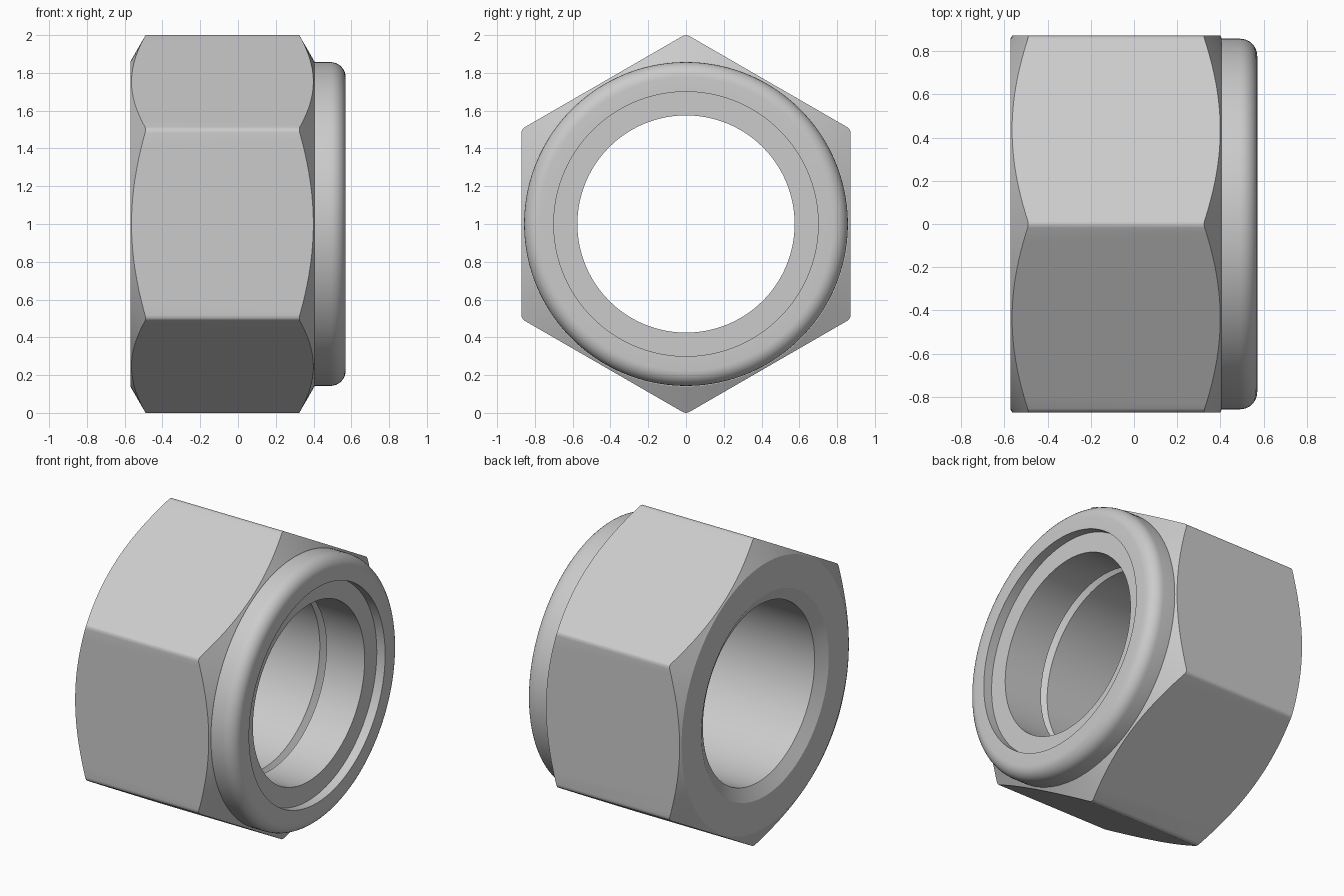
import bpy, bmesh
from math import sin, cos, pi, radians

if "Cube" in bpy.data.objects:
    bpy.data.objects.remove(bpy.data.objects["Cube"])

SEG = 144
CZ = 1.0  # height of the nut axis


def finish(name, bm):
    bmesh.ops.recalc_face_normals(bm, faces=bm.faces)
    me = bpy.data.meshes.new(name)
    bm.to_mesh(me)
    bm.free()
    ob = bpy.data.objects.new(name, me)
    ob.location.z = CZ
    bpy.context.collection.objects.link(ob)
    return ob


def lathe(name, profile):
    """Revolve a closed (x, radius) profile about the x axis."""
    bm = bmesh.new()
    rings = [[bm.verts.new((x, r * cos(2 * pi * i / SEG), r * sin(2 * pi * i / SEG)))
              for x, r in profile] for i in range(SEG)]
    n = len(profile)
    for i in range(SEG):
        a, b = rings[i], rings[(i + 1) % SEG]
        for j in range(n):
            k = (j + 1) % n
            bm.faces.new((a[j], a[k], b[k], b[j]))
    return finish(name, bm)


def hex_prism(name, half_len, fillet):
    """Hexagonal bar along x with rounded corners, tip radius 1."""
    bm = bmesh.new()
    c = 1 - fillet
    pts = []
    for i in range(6):
        a = radians(90 + 60 * i)
        for d in (-30, -15, 0, 15, 30):
            b = a + radians(d)
            pts.append((c * cos(a) + fillet * cos(b), c * sin(a) + fillet * sin(b)))
    face = bm.faces.new([bm.verts.new((-half_len, y, z)) for y, z in pts])
    ext = bmesh.ops.extrude_face_region(bm, geom=[face])
    moved = [g for g in ext["geom"] if isinstance(g, bmesh.types.BMVert)]
    bmesh.ops.translate(bm, verts=moved, vec=(2 * half_len, 0, 0))
    return finish(name, bm)


def smooth(ob):
    bpy.ops.object.select_all(action='DESELECT')
    ob.select_set(True)
    bpy.context.view_layer.objects.active = ob
    bpy.ops.object.shade_smooth_by_angle(angle=radians(20))


# nut body: turned outline with chamfers, collar lip and insert seat
lip = [(0.49 + 0.08 * sin(t), 0.777 + 0.08 * cos(t))
       for t in (pi / 2 * i / 8 for i in range(9))]
body = lathe("nut_body", [
    (-0.524, 0.575), (-0.57, 0.655), (-0.57, 0.86), (-0.475, 1.025),
    (0.31, 1.025), (0.405, 0.86), (0.405, 0.857), *lip,
    (0.57, 0.70), (0.235, 0.70), (0.235, 0.655), (0.187, 0.575)])

# cut the hexagon flats
hexagon = hex_prism("hex_cutter", 0.8, 0.035)
mod = body.modifiers.new("hex", 'BOOLEAN')
mod.operation = 'INTERSECT'
mod.solver = 'EXACT'
mod.object = hexagon
bpy.context.view_layer.objects.active = body
bpy.ops.object.modifier_apply(modifier=mod.name)
bpy.data.objects.remove(hexagon)
smooth(body)

# locking ring seated inside the collar
ring = lathe("locking_ring", [(0.235, 0.575), (0.235, 0.70), (0.51, 0.70), (0.51, 0.575)])
smooth(ring)
